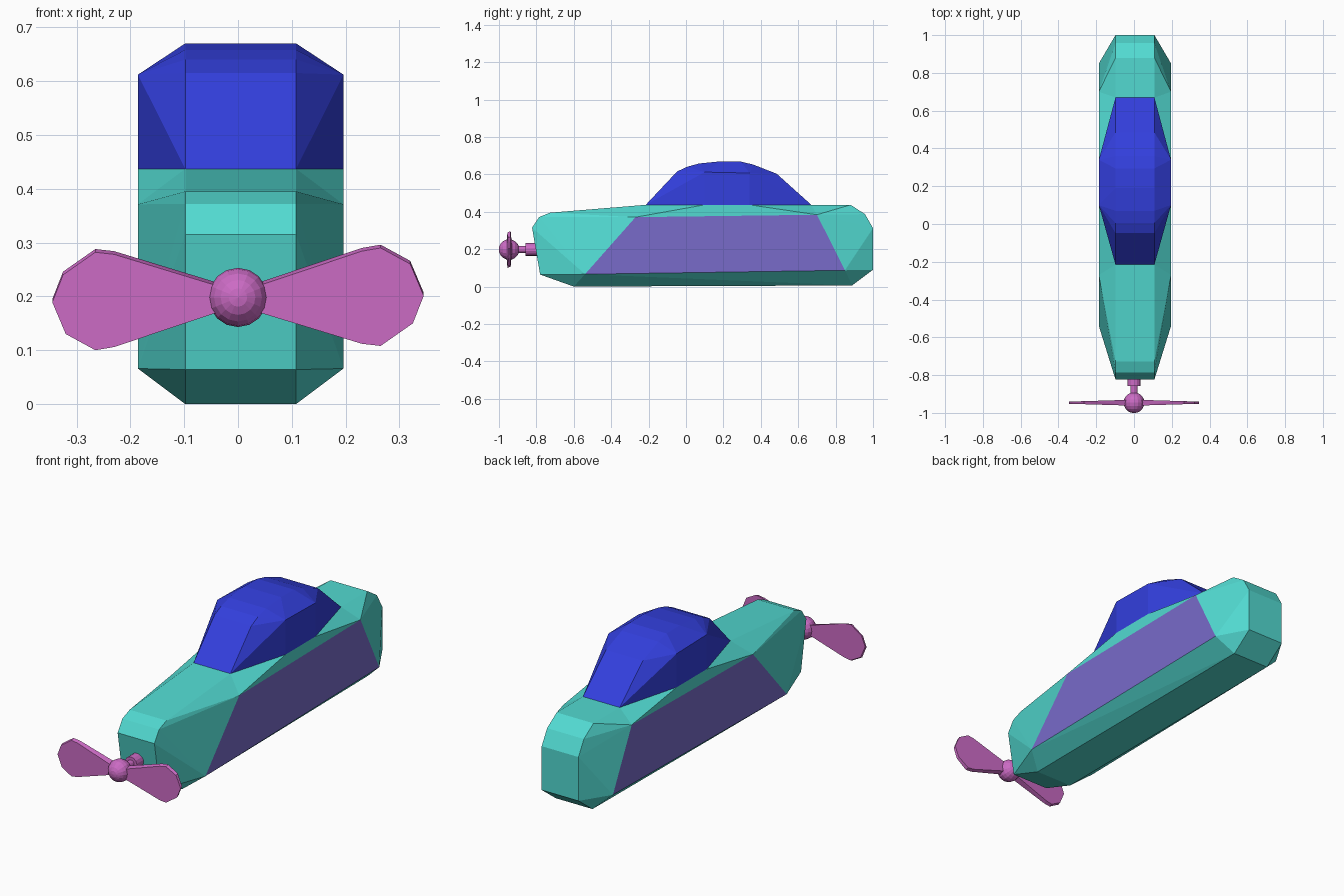
import bpy, bmesh, math
from mathutils import Matrix

if "Cube" in bpy.data.objects:
    bpy.data.objects.remove(bpy.data.objects["Cube"])

CX, IN, OUT = 0.005, 0.103, 0.191      # centre line, inner and outer half widths
HUB_Y, HUB_Z = -0.946, 0.198


def material(name, rgb):
    m = bpy.data.materials.new(name)
    m.diffuse_color = (*rgb, 1)
    m.use_nodes = True
    m.node_tree.nodes["Principled BSDF"].inputs["Base Color"].default_value = m.diffuse_color
    return m


TEAL = material("teal", (0.084, 0.70, 0.64))
PURPLE = material("purple", (0.19, 0.147, 0.59))
BLUE = material("blue", (0.033, 0.05, 0.73))
PINK = material("pink", (0.60, 0.147, 0.555))


def finish(name, bm, *mats):
    bmesh.ops.recalc_face_normals(bm, faces=bm.faces)
    me = bpy.data.meshes.new(name)
    bm.to_mesh(me)
    bm.free()
    for m in mats:
        me.materials.append(m)
    ob = bpy.data.objects.new(name, me)
    bpy.context.collection.objects.link(ob)
    return ob


def hull(points):
    bm = bmesh.new()
    for p in points:
        bm.verts.new(p)
    res = bmesh.ops.convex_hull(bm, input=bm.verts)
    loose = [v for v in bm.verts if not v.link_faces]
    bmesh.ops.delete(bm, geom=loose, context='VERTS')
    bmesh.ops.dissolve_limit(bm, angle_limit=math.radians(0.5),
                             verts=bm.verts, edges=bm.edges)
    return bm


def both_sides(inner, outer):
    """Mirror (y, z) profiles to the inner and outer widths on both sides."""
    return [(CX + s * w, y, z) for s in (-1, 1)
            for w, prof in ((IN, inner), (OUT, outer)) for y, z in prof]


# body: long central profile with a flared side panel
profile = [(-0.823, 0.315), (-0.785, 0.372), (-0.727, 0.395), (-0.215, 0.437),
           (0.88, 0.437), (0.957, 0.387), (1.0, 0.312), (1.0, 0.09),
           (0.888, 0.006), (-0.6, 0.0), (-0.78, 0.064)]
panel = [(-0.54, 0.066), (-0.27, 0.371), (0.70, 0.384), (0.85, 0.087)]
bm = hull(both_sides(profile, panel))
for f in bm.faces:
    if all(abs(v.co.x - CX) > OUT - 0.001 for v in f.verts):
        f.material_index = 1
finish("body", bm, TEAL, PURPLE)

# shoulder under the canopy
finish("canopy_shoulder", hull(both_sides(
    [(-0.215, 0.437), (0.67, 0.437)],
    [(-0.27, 0.371), (0.70, 0.384), (0.10, 0.437), (0.34, 0.437)])), TEAL)

# canopy
roof = [(-0.215, 0.437), (-0.048, 0.615), (0.005, 0.64), (0.07, 0.658),
        (0.19, 0.67), (0.294, 0.668), (0.36, 0.652), (0.485, 0.603), (0.67, 0.437)]
finish("canopy", hull(both_sides(roof, [(0.10, 0.437), (0.34, 0.437),
                                        (0.10, 0.612), (0.34, 0.607)])), BLUE)

# propeller hub and shaft
to_y = Matrix.Rotation(math.pi / 2, 4, 'X')
bm = bmesh.new()
bmesh.ops.create_uvsphere(bm, u_segments=16, v_segments=10, radius=0.055,
                          matrix=Matrix.Translation((0, HUB_Y, HUB_Z)) @ to_y)
finish("propeller_hub", bm, PINK)
bm = bmesh.new()
for r, y0, y1 in ((0.019, -0.93, -0.84), (0.034, -0.857, -0.78)):
    bmesh.ops.create_cone(bm, cap_ends=True, segments=14, radius1=r, radius2=r,
                          depth=y1 - y0,
                          matrix=Matrix.Translation((0, (y0 + y1) / 2, HUB_Z)) @ to_y)
finish("propeller_shaft", bm, PINK)

# propeller blades, half a turn apart
outline = [(0.03, 0.022), (0.23, 0.089), (0.265, 0.095), (0.32, 0.065),
           (0.345, 0.006), (0.325, -0.045), (0.265, -0.087), (0.23, -0.083),
           (0.03, -0.022)]
for name, s in (("right_blade", 1), ("left_blade", -1)):
    pts = []
    for x, z in outline:
        t = 0.016 - 0.030 * x
        pts += [(s * x, HUB_Y + t, HUB_Z + s * z + 0.003),
                (s * x, HUB_Y - t, HUB_Z + s * z - 0.003)]
    finish(name, hull(pts), PINK)
